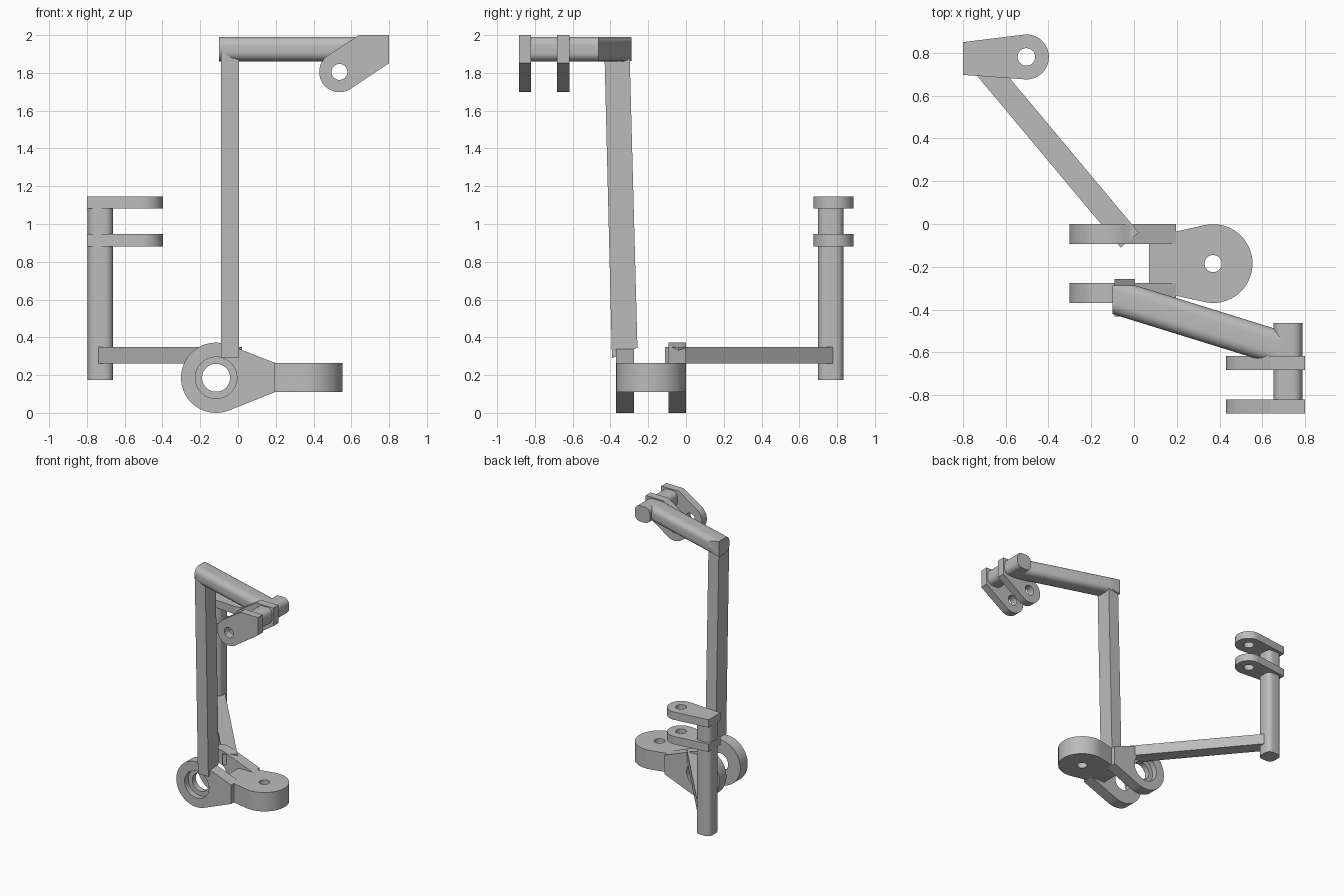
import bpy, bmesh, math
from mathutils import Vector

if "Cube" in bpy.data.objects:
    bpy.data.objects.remove(bpy.data.objects["Cube"])

grey = bpy.data.materials.new("mid_grey")
grey.diffuse_color = (0.5, 0.5, 0.5, 1)
grey.use_nodes = True
grey.node_tree.nodes["Principled BSDF"].inputs["Base Color"].default_value = grey.diffuse_color
SEG = 64


def finish(name, bm):
    bmesh.ops.recalc_face_normals(bm, faces=bm.faces[:])
    me = bpy.data.meshes.new(name)
    bm.to_mesh(me)
    bm.free()
    me.materials.append(grey)
    for p in me.polygons:
        p.use_smooth = True
    me.set_sharp_from_angle(angle=math.radians(30))
    ob = bpy.data.objects.new(name, me)
    bpy.context.collection.objects.link(ob)
    return ob


def circle(c, r):
    return [(c[0] + r * math.cos(2 * math.pi * i / SEG),
             c[1] + r * math.sin(2 * math.pi * i / SEG)) for i in range(SEG)]


def hull(pts):
    pts = sorted(set(pts))

    def half(seq):
        out = []
        for p in seq:
            while len(out) > 1 and ((out[-1][0] - out[-2][0]) * (p[1] - out[-2][1])
                                    - (out[-1][1] - out[-2][1]) * (p[0] - out[-2][0])) <= 1e-9:
                out.pop()
            out.append(p)
        return out[:-1]
    return half(pts) + half(pts[::-1])


# Plate with a round eye, tapering to corner points; optional wider recess on the w1 side
def eye_plate(name, axis, centre, radius, hole, corners, w0, w1, recess=None):
    bm = bmesh.new()

    def ring(pts, w):
        return [bm.verts.new((u, v, w) if axis == 'Z' else (u, w, v)) for u, v in pts]

    def edges(r):
        return [bm.edges.new((r[i], r[(i + 1) % len(r)])) for i in range(len(r))]

    def wall(a, b):
        n = len(a)
        for i in range(n):
            j = (i + 1) % n
            bm.faces.new((a[i], a[j], b[j], b[i]))

    outline = hull(circle(centre, radius) + corners)
    out0, out1 = ring(outline, w0), ring(outline, w1)
    in0, in1 = ring(circle(centre, hole), w0), ring(circle(centre, recess or hole), w1)
    normal = (0, 0, 1) if axis == 'Z' else (0, 1, 0)
    for o, i in ((out0, in0), (out1, in1)):
        bmesh.ops.triangle_fill(bm, use_beauty=True, edges=edges(o) + edges(i), normal=normal)
    wall(out0, out1)
    if recess:
        mid = (w0 + w1) / 2
        m0, m1 = ring(circle(centre, hole), mid), ring(circle(centre, recess), mid)
        wall(in0, m0)
        wall(m0, m1)
        wall(m1, in1)
    else:
        wall(in0, in1)
    return finish(name, bm)


# Straight bar with a (rounded) rectangular section; cuts are (point, normal) planes
def bar(name, a, b, width, height, r=0, up=(0, 0, 1), cuts=()):
    a, b = Vector(a), Vector(b)
    d = (b - a).normalized()
    side = d.cross(Vector(up)).normalized()
    top = side.cross(d)
    pts = []
    for k, (sx, sy) in enumerate(((1, 1), (-1, 1), (-1, -1), (1, -1))):
        steps = 8 if r else 0
        for i in range(steps + 1):
            t = math.pi / 2 * (k + (i / steps if steps else 0))
            pts.append((sx * (width / 2 - r) + r * math.cos(t),
                        sy * (height / 2 - r) + r * math.sin(t)))
    bm = bmesh.new()
    r0, r1 = [[bm.verts.new(p + side * u + top * v) for u, v in pts] for p in (a, b)]
    bm.faces.new(r0)
    bm.faces.new(r1)
    for i in range(len(pts)):
        j = (i + 1) % len(pts)
        bm.faces.new((r0[i], r0[j], r1[j], r1[i]))
    for co, no in cuts:
        cut = bmesh.ops.bisect_plane(bm, geom=bm.verts[:] + bm.edges[:] + bm.faces[:],
                                     plane_co=co, plane_no=no, clear_outer=True)
        bmesh.ops.edgeloop_fill(
            bm, edges=[e for e in cut['geom_cut'] if isinstance(e, bmesh.types.BMEdge)])
    return finish(name, bm)


# Base fork: two lugs with recessed outer faces
for name, inner, outer in (("front_base_lug", -0.275, -0.37), ("back_base_lug", -0.093, 0.0)):
    eye_plate(name, 'Y', (-0.116, 0.186), 0.186, 0.074,
              [(0.196, 0.265), (0.196, 0.11)], inner, outer, recess=0.11)

# Base tongue and the neck joining it to the fork
eye_plate("base_tongue", 'Z', (0.37, -0.185), 0.184, 0.04,
          [(0.196, -0.035), (0.196, -0.335)], 0.11, 0.265)
bar("base_neck", (0.07, -0.185, 0.1875), (0.198, -0.185, 0.1875), 0.20, 0.155)

# Upright arm, leaning slightly forward
bm = bmesh.new()
for x in (-0.09, 0.005):
    for y, z in ((-0.392, 0.29), (-0.257, 0.345), (-0.299, 1.92), (-0.432, 1.92)):
        bm.verts.new((x, y, z))
bmesh.ops.convex_hull(bm, input=bm.verts[:])
finish("upright_arm", bm)

# Top arm, trimmed square at the corner, and its cross pin
bar("top_arm", (-0.35, -0.26, 1.926), (0.70, -0.5855, 1.926), 0.16, 0.13, 0.05,
    cuts=(((-0.1, 0, 0), (-1, 0, 0)), ((0, -0.288, 0), (0, 1, 0))))
bar("top_pin", (0.72, -0.463, 1.926), (0.72, -0.87, 1.926), 0.135, 0.13, 0.045)

# Low arm running back, and its vertical post
bar("low_arm", (-0.02, -0.075, 0.305), (-0.703, 0.742, 0.305), 0.11, 0.088)
bar("post", (-0.728, 0.767, 0.175), (-0.728, 0.767, 1.13), 0.135, 0.135, 0.045, up=(0, 1, 0))

# Paired eye lugs on the top pin and on the post
for i, y in enumerate((-0.885, -0.682)):
    eye_plate(f"top_lug_{i + 1}", 'Y', (0.537, 1.805), 0.107, 0.042,
              [(0.64, 2.0), (0.8, 2.0), (0.8, 1.852)], y, y + 0.064)
for i, z in enumerate((0.882, 1.082)):
    eye_plate(f"post_lug_{i + 1}", 'Z', (-0.503, 0.781), 0.105, 0.041,
              [(-0.8, 0.85), (-0.8, 0.697)], z, z + 0.064)
